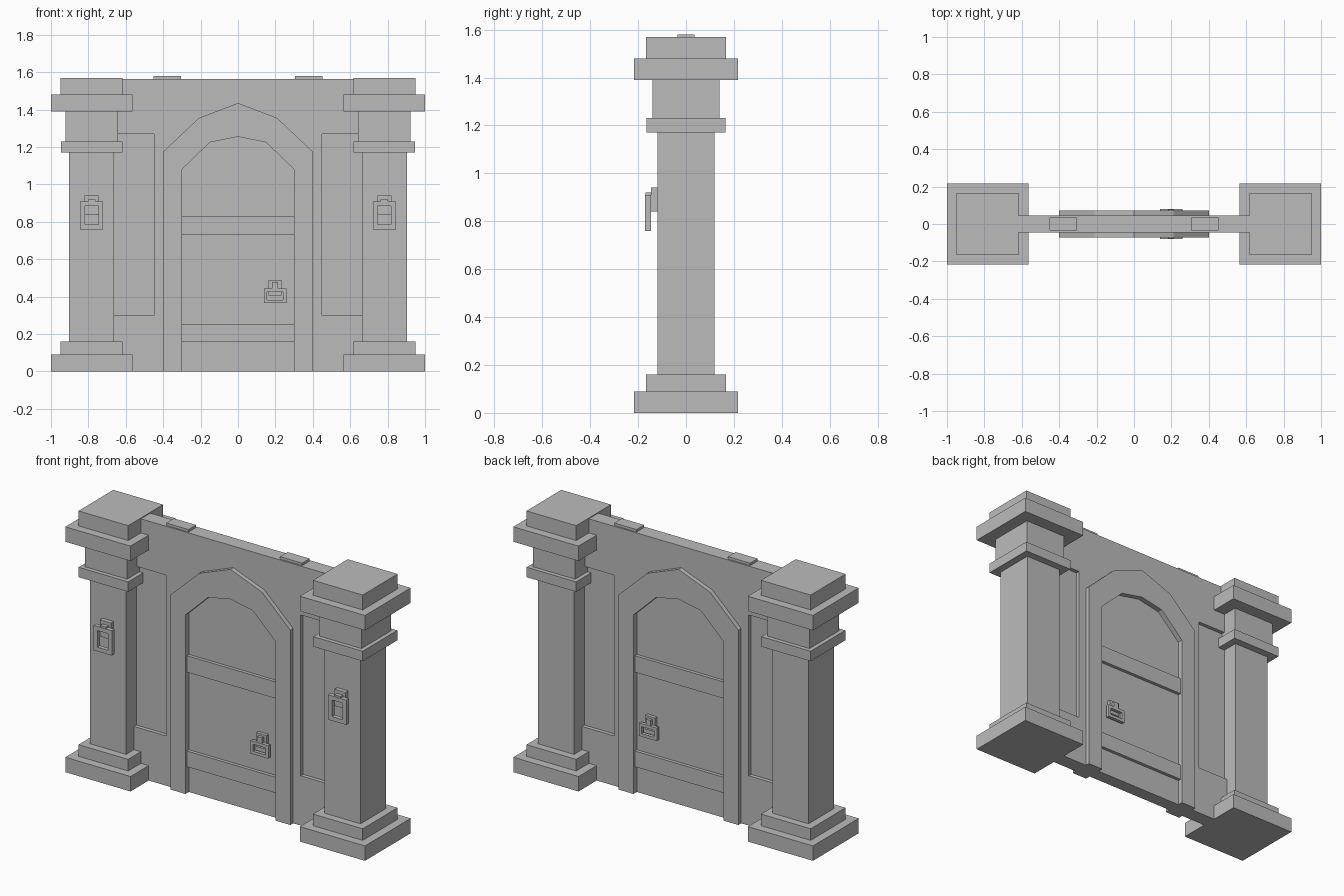
import bpy
import bmesh
from mathutils import Vector

cube = bpy.data.objects.get("Cube")
if cube:
    bpy.data.objects.remove(cube, do_unlink=True)

stone = bpy.data.materials.new("grey_stone")
stone.use_nodes = True
GREY = (0.5, 0.5, 0.5, 1)
stone.diffuse_color = GREY
stone.node_tree.nodes["Principled BSDF"].inputs["Base Color"].default_value = GREY


def finish(name, bm):
    bmesh.ops.recalc_face_normals(bm, faces=bm.faces)
    mesh = bpy.data.meshes.new(name)
    bm.to_mesh(mesh)
    bm.free()
    mesh.materials.append(stone)
    obj = bpy.data.objects.new(name, mesh)
    bpy.context.collection.objects.link(obj)
    return obj


def add_box(bm, x, y, z):
    """Box between the (low, high) pairs on each axis."""
    verts = bmesh.ops.create_cube(bm, size=1)["verts"]
    for v in verts:
        v.co = Vector([(a + b) / 2 + c * (b - a) for (a, b), c in zip((x, y, z), v.co)])


def box(name, x, y, z):
    bm = bmesh.new()
    add_box(bm, x, y, z)
    return finish(name, bm)


def extrude_outline(name, outline, half_depth):
    """Extrude an x-z outline symmetrically along y."""
    bm = bmesh.new()
    face = bm.faces.new([bm.verts.new((x, -half_depth, z)) for x, z in outline])
    new = bmesh.ops.extrude_face_region(bm, geom=[face])["geom"]
    bmesh.ops.translate(bm, vec=(0, 2 * half_depth, 0),
                        verts=[g for g in new if isinstance(g, bmesh.types.BMVert)])
    return finish(name, bm)


def mirrored(half):
    """Complete an outline given from the right side to the middle."""
    return half + [(-x, z) for x, z in reversed(half) if x > 0]


def ring_pull(name, cx, face_y, side, thick, mount, ring, border, hook):
    """Back plate with a hanging rectangular ring; side is -1 front, 1 back."""
    bm = bmesh.new()

    def piece(x0, x1, depth0, depth1, z0, z1):
        ys = sorted((face_y + side * depth0, face_y + side * depth1))
        add_box(bm, (cx + x0, cx + x1), ys, (z0, z1))

    w, z0, z1 = mount
    piece(-w, w, -0.005, thick, z0, z1)
    w, z0, z1 = ring
    for s in (-1, 1):
        edge, inner = s * w, s * (w - border)
        piece(min(edge, inner), max(edge, inner), thick, 2 * thick, z0, z1)
    piece(border - w, w - border, thick, 2 * thick, z0, z0 + border)
    piece(border - w, w - border, thick, 2 * thick, z1 - border, z1)
    w, z0, z1 = hook
    piece(-w, w, thick, 1.9 * thick, z0, z1)
    return finish(name, bm)


# Square pillars: (half width, bottom, top) of every tier
TIERS = {
    "base": (0.2175, 0, 0.09),
    "plinth": (0.166, 0.09, 0.16),
    "shaft": (0.12, 0.16, 1.17),
    "collar": (0.165, 1.17, 1.23),
    "neck": (0.14, 1.23, 1.39),
    "capital": (0.2175, 1.39, 1.48),
    "top_block": (0.166, 1.48, 1.57),
}
PILLAR_X = 0.7825
for side, sign in (("left", 1), ("right", -1)):
    cx = sign * PILLAR_X
    for part, (h, z0, z1) in TIERS.items():
        box(f"{side}_pillar_{part}", (cx - h, cx + h), (-h, h), (z0, z1))
    ring_pull(f"{side}_pillar_ring", cx, -0.12, -1, 0.026,
              (0.037, 0.84, 0.94), (0.061, 0.76, 0.91), 0.025, (0.02, 0.885, 0.92))
    # Recessed wall panel and raised tab on the wall top
    box(f"{side}_wall_panel", sorted((sign * 0.44, sign * 0.7)), (-0.022, 0.022), (0.29, 1.28))
    box(f"{side}_wall_top_tab", sorted((sign * 0.305, sign * 0.453)), (-0.036, 0.036), (1.55, 1.58))

# Wall with a door opening and open sides for the panels
opening = [(0.30, 0), (0.30, 1.08), (0.15, 1.225), (0, 1.255)]
wall_edge = [(0.35, 0), (0.7, 0), (0.7, 0.3), (0.45, 0.3), (0.45, 1.27), (0.7, 1.27), (0.7, 1.565)]
wall_inner = [(0.35, 0), (0.35, 1.1), (0.18, 1.29), (0, 1.34)]
extrude_outline("wall", mirrored(wall_edge) + mirrored(wall_inner)[::-1][1:-1], 0.045)

# Arched frame and the door inside it
arch_outer = [(0.40, 0), (0.40, 1.175), (0.21, 1.355), (0, 1.435)]
extrude_outline("door_frame", mirrored(arch_outer) + mirrored(opening)[::-1], 0.072)
extrude_outline("door", mirrored(opening), 0.04)
for name, z0, z1 in (("lower", 0.16, 0.255), ("upper", 0.73, 0.83)):
    box(f"{name}_door_band", (-0.3, 0.3), (-0.06, 0.06), (z0, z1))

# Door pulls on both faces
for name, sign in (("front", -1), ("back", 1)):
    ring_pull(f"{name}_door_pull", 0.198, sign * 0.04, sign, 0.02,
              (0.034, 0.405, 0.49), (0.06, 0.365, 0.443), 0.018, (0.016, 0.43, 0.478))
